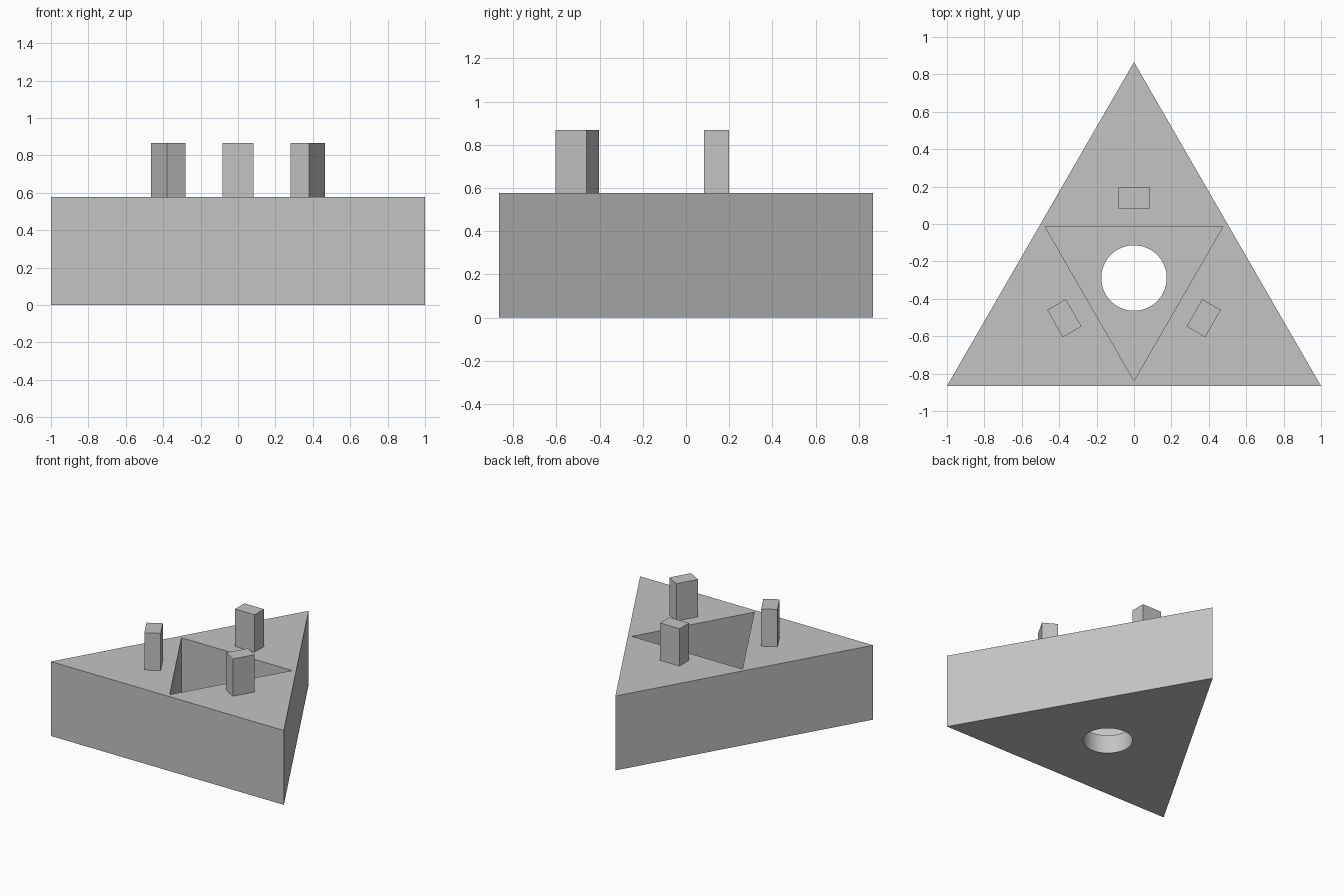
import bpy, bmesh
from math import sin, cos, pi, sqrt, radians
from mathutils import Matrix, Vector

default = bpy.data.objects.get("Cube")
if default:
    bpy.data.objects.remove(default, do_unlink=True)

SIDE = 2.0
CIRCUM = SIDE / sqrt(3)            # circumradius of the base triangle
CENTRE_Y = -CIRCUM / 4             # triangle centroid once its bounds are centred
HEIGHT = CIRCUM / 2
FLOOR = HEIGHT / 4                 # thickness left under the pocket
POCKET_R = 0.549
HOLE_R = 0.175
POST_W, POST_D, POST_H = 0.168, 0.115, 0.29
POST_DIST = 0.43

grey = bpy.data.materials.new("plain grey")
grey.use_nodes = True
colour = (0.55, 0.55, 0.55, 1)
grey.diffuse_color = colour
grey.node_tree.nodes["Principled BSDF"].inputs["Base Color"].default_value = colour


def prism(name, sides, radius, z0, z1, start):
    """Upright regular prism around the triangle's centroid."""
    bm = bmesh.new()
    ring = [bm.verts.new((radius * cos(start + 2 * pi * i / sides),
                          CENTRE_Y + radius * sin(start + 2 * pi * i / sides), z0))
            for i in range(sides)]
    base = bm.faces.new(ring)
    top = bmesh.ops.extrude_face_region(bm, geom=[base])["geom"]
    bmesh.ops.translate(bm, vec=(0, 0, z1 - z0),
                        verts=[v for v in top if isinstance(v, bmesh.types.BMVert)])
    bmesh.ops.recalc_face_normals(bm, faces=bm.faces)
    return finish(name, bm)


def finish(name, bm):
    mesh = bpy.data.meshes.new(name)
    bm.to_mesh(mesh)
    bm.free()
    mesh.materials.append(grey)
    obj = bpy.data.objects.new(name, mesh)
    bpy.context.collection.objects.link(obj)
    return obj


def activate(obj):
    bpy.ops.object.select_all(action="DESELECT")
    obj.select_set(True)
    bpy.context.view_layer.objects.active = obj


def cut(obj, cutter):
    mod = obj.modifiers.new("cut", "BOOLEAN")
    mod.operation = "DIFFERENCE"
    mod.solver = "EXACT"
    mod.object = cutter
    activate(obj)
    bpy.ops.object.modifier_apply(modifier=mod.name)
    bpy.data.objects.remove(cutter, do_unlink=True)


# Triangular block with an inverted triangular pocket and a round drain hole
block = prism("triangular_block", 3, CIRCUM, 0, HEIGHT, pi / 2)
cut(block, prism("pocket_cutter", 3, POCKET_R, FLOOR, HEIGHT + 0.2, -pi / 2))
cut(block, prism("hole_cutter", 64, HOLE_R, -0.2, FLOOR + 0.2, 0))
activate(block)
bpy.ops.object.shade_smooth_by_angle(angle=radians(30))

# Three posts, one towards each corner
for name, turn in (("back_post", 0), ("left_post", -120), ("right_post", 120)):
    bm = bmesh.new()
    bmesh.ops.create_cube(bm, size=1)
    bmesh.ops.scale(bm, vec=(POST_W, POST_D, POST_H), verts=bm.verts)
    bmesh.ops.translate(bm, vec=(0, POST_DIST, HEIGHT + POST_H / 2), verts=bm.verts)
    place = Matrix.Translation(Vector((0, CENTRE_Y, 0))) @ Matrix.Rotation(radians(turn), 4, "Z")
    bm.transform(place)
    finish(name, bm)
